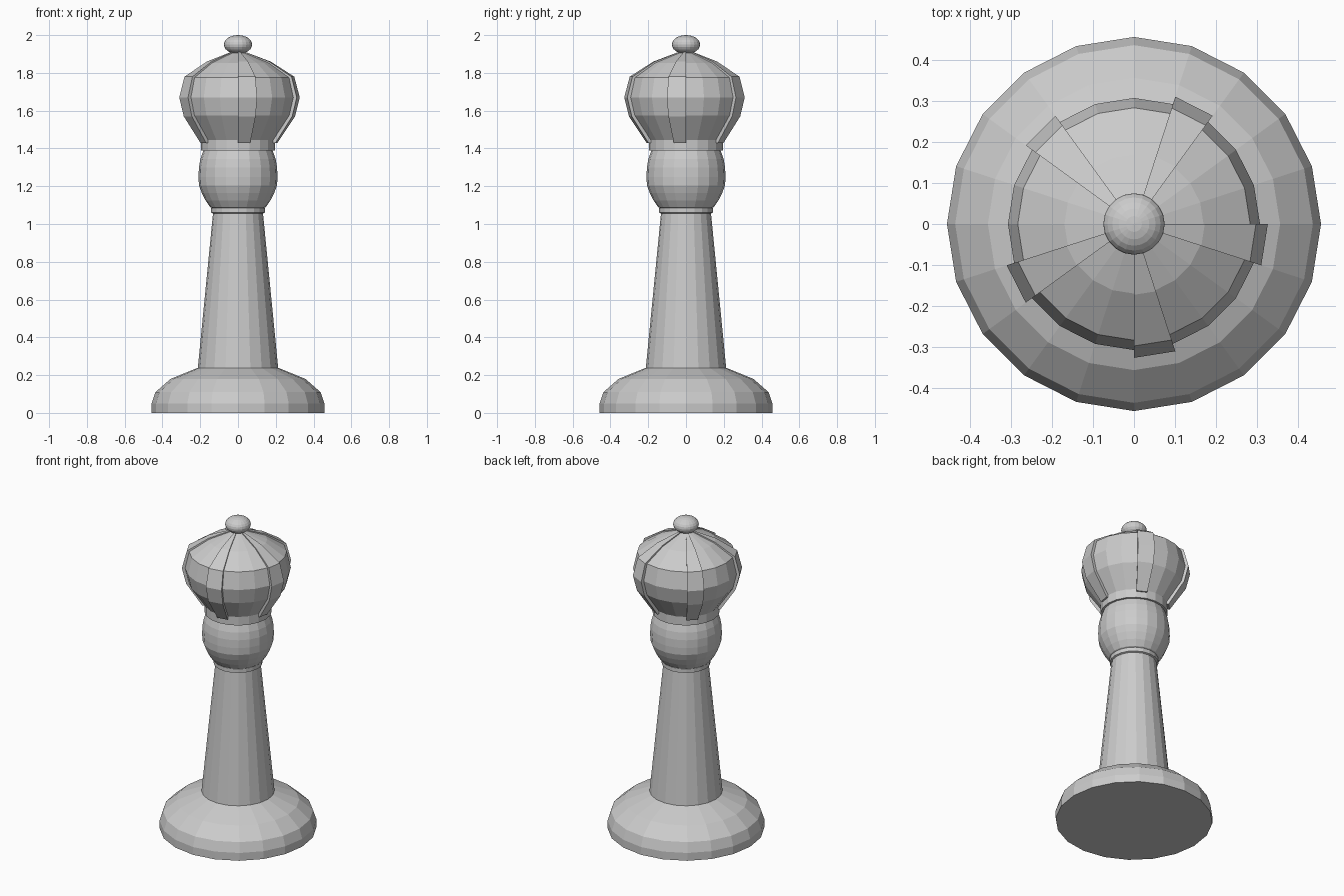
import bpy, bmesh
from math import cos, sin, tau

if "Cube" in bpy.data.objects:
    bpy.data.objects.remove(bpy.data.objects["Cube"])

SIDES = 20


def ring_point(r, z, i):
    a = tau * i / SIDES
    return (r * cos(a), r * sin(a), z)


def finish(name, bm):
    bmesh.ops.recalc_face_normals(bm, faces=bm.faces)
    mesh = bpy.data.meshes.new(name)
    bm.to_mesh(mesh)
    bm.free()
    obj = bpy.data.objects.new(name, mesh)
    bpy.context.collection.objects.link(obj)
    return obj


def lathe(name, profile):
    """Closed solid turned from (radius, height) points."""
    bm = bmesh.new()
    rings = [[bm.verts.new(ring_point(r, z, i)) for i in range(SIDES)] for r, z in profile]
    for lo, hi in zip(rings, rings[1:]):
        for i in range(SIDES):
            j = (i + 1) % SIDES
            bm.faces.new((lo[i], lo[j], hi[j], hi[i]))
    bm.faces.new(rings[0])
    bm.faces.new(rings[-1])
    return finish(name, bm)


def rib(name, outer, inner, start):
    """Raised strip one facet wide, between an outer and an inner profile."""
    bm = bmesh.new()
    a, b = ([[bm.verts.new(ring_point(r, z, i)) for r, z in p] for p in (outer, inner)]
            for i in (start, start + 1))
    for k in range(len(outer) - 1):
        bm.faces.new((a[0][k], b[0][k], b[0][k + 1], a[0][k + 1]))
        bm.faces.new((a[1][k], b[1][k], b[1][k + 1], a[1][k + 1]))
        for s in (a, b):
            bm.faces.new((s[0][k], s[0][k + 1], s[1][k + 1], s[1][k]))
    for k in (0, -1):
        bm.faces.new((a[0][k], b[0][k], b[1][k], a[1][k]))
    return finish(name, bm)


# Foot and tapering column
lathe("base", [(0.457, 0), (0.457, 0.05), (0.437, 0.11), (0.357, 0.18), (0.21, 0.24)])
lathe("column", [(0.213, 0.235), (0.132, 1.06)])

# Collar and rounded neck
lathe("collar", [(0.13, 1.055), (0.142, 1.06), (0.142, 1.085), (0.13, 1.09)])
lathe("neck_bulb", [(0.12, 1.075), (0.148, 1.09), (0.172, 1.125), (0.192, 1.165), (0.207, 1.205),
                    (0.209, 1.25), (0.207, 1.30), (0.199, 1.345), (0.183, 1.39)])
lathe("neck_ring", [(0.196, 1.39), (0.196, 1.45)])

# Domed cap
cap = [(0.196, 1.445), (0.285, 1.575), (0.308, 1.67), (0.284, 1.775), (0.17, 1.853), (0.03, 1.908)]
lathe("cap", cap)

# Five raised ribs, one facet in every four
outer = [(0.208, 1.428), (0.302, 1.57), (0.327, 1.67), (0.298, 1.78), (0.173, 1.86), (0.03, 1.914)]
inner = [(r * 0.93, z - 0.005) for r, z in cap]
inner[0] = (0.185, 1.432)
for n in range(5):
    rib(f"cap_rib_{n + 1}", outer, inner, 4 * n - 1)

# Finial
bpy.ops.mesh.primitive_uv_sphere_add(segments=20, ring_count=12, radius=1, location=(0, 0, 1.95))
finial = bpy.context.object
finial.name = "finial"
finial.scale = (0.075, 0.075, 0.05)
